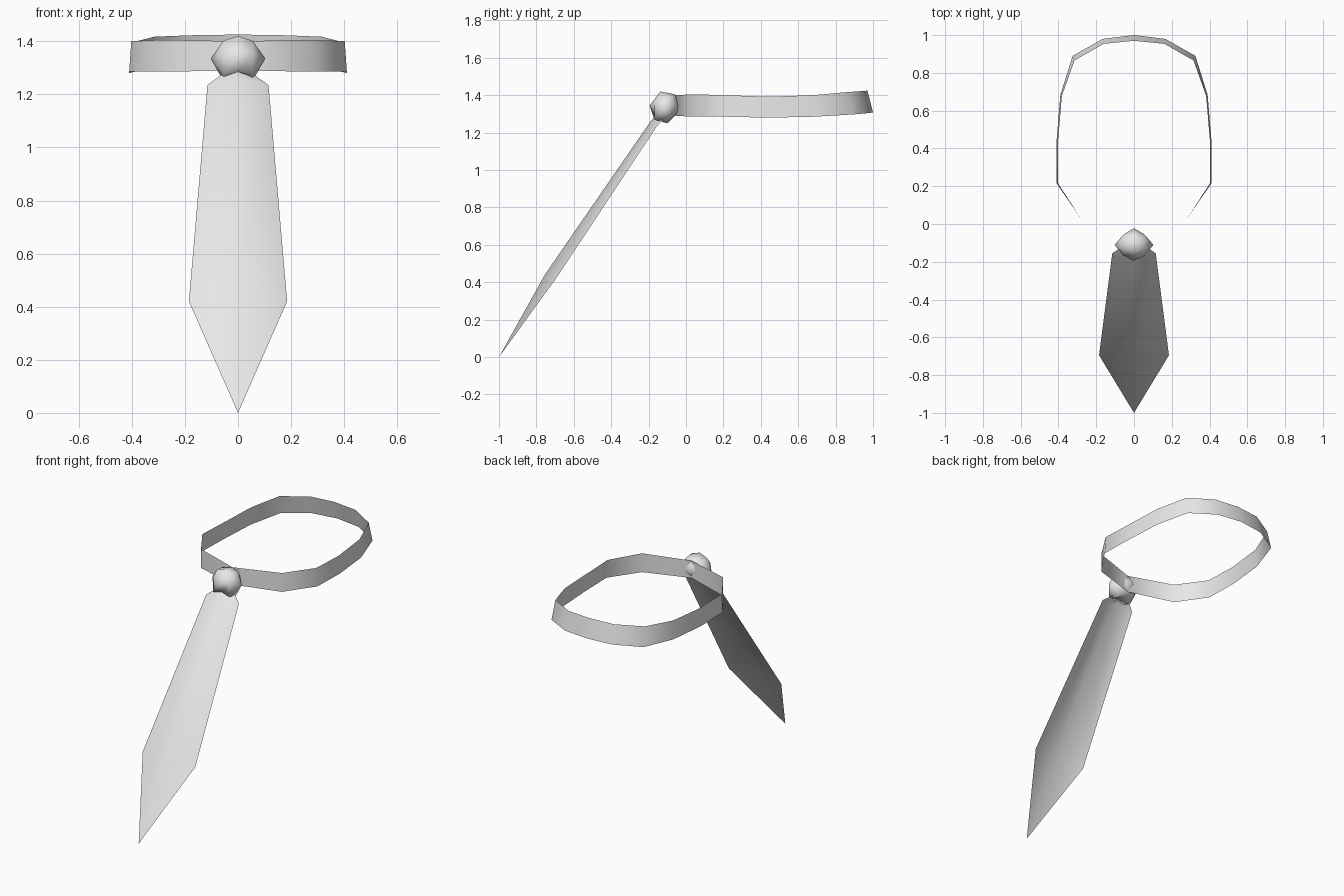
import bpy
import bmesh

cube = bpy.data.objects.get("Cube")
if cube:
    bpy.data.objects.remove(cube, do_unlink=True)

# Single light grey cloth
cloth = bpy.data.materials.new("light_grey_cloth")
cloth.use_nodes = True
grey = (0.8, 0.8, 0.8, 1)
cloth.diffuse_color = grey
cloth.node_tree.nodes["Principled BSDF"].inputs["Base Color"].default_value = grey


def loft(name, rows, closed=False, recalc=False):
    """Skin a list of equal-length rows of points; coincident points merge."""
    bm = bmesh.new()
    grid = [[bm.verts.new(p) for p in row] for row in rows]
    for a, b in zip(grid, grid[1:]):
        n = len(a)
        for i in range(n if closed else n - 1):
            j = (i + 1) % n
            bm.faces.new((a[i], a[j], b[j], b[i]))
    bmesh.ops.remove_doubles(bm, verts=bm.verts, dist=0.0005)
    if recalc:
        bmesh.ops.recalc_face_normals(bm, faces=bm.faces)
    mesh = bpy.data.meshes.new(name)
    bm.to_mesh(mesh)
    bm.free()
    mesh.materials.append(cloth)
    for poly in mesh.polygons:
        poly.use_smooth = True
    obj = bpy.data.objects.new(name, mesh)
    bpy.context.collection.objects.link(obj)
    return obj


# Blade: half width, edge (y, z) and raised centre ridge (y, z), tip to top
blade = [
    (0, (-1.0, 0.0), (-1.0, 0.0)),
    (0.185, (-0.695, 0.42), (-0.755, 0.44)),
    (0.115, (-0.155, 1.235), (-0.19, 1.26)),
    (0.03, (-0.10, 1.295), (-0.13, 1.32)),
]
loft("tie_blade", [[(-w, *e), (0, *r), (w, *e)] for w, e, r in blade])

# Neck band: x, y at mid height, outward lean in x and y, bottom z, top z
band = [
    (0, -0.055, 0, 0, 1.29, 1.40),
    (0.285, 0.035, 0, 0, 1.285, 1.405),
    (0.406, 0.215, 0.004, 0, 1.285, 1.40),
    (0.406, 0.44, 0.004, 0, 1.28, 1.392),
    (0.386, 0.68, 0.004, 0.003, 1.285, 1.40),
    (0.32, 0.878, 0.005, 0.012, 1.297, 1.417),
    (0.163, 0.967, 0.003, 0.013, 1.305, 1.423),
    (0, 0.985, 0, 0.015, 1.308, 1.425),
]
loop = band + [(-x, y, -lx, ly, lo, hi) for x, y, lx, ly, lo, hi in band[-2:0:-1]]
loop.append(band[0])
loft("neck_band", [[(x - lx, y - ly, hi), (x + lx, y + ly, lo)]
                   for x, y, lx, ly, lo, hi in loop])

# Knot: centre section, lobed side sections and pointed sides, as (y, z) rings
centre = [(-0.195, 1.345), (-0.137, 1.42), (-0.06, 1.405), (-0.022, 1.35),
          (-0.06, 1.29), (-0.10, 1.28), (-0.165, 1.285)]
lobe = [(-0.168, 1.355), (-0.133, 1.402), (-0.075, 1.395), (-0.055, 1.35),
        (-0.06, 1.295), (-0.10, 1.25), (-0.17, 1.27)]
side = [(-0.11, 1.335)] * len(lobe)
sections = [(-0.103, side), (-0.055, lobe), (0, centre), (0.055, lobe), (0.103, side)]
loft("tie_knot", [[(x, y, z) for y, z in ring] for x, ring in sections],
     closed=True, recalc=True)
